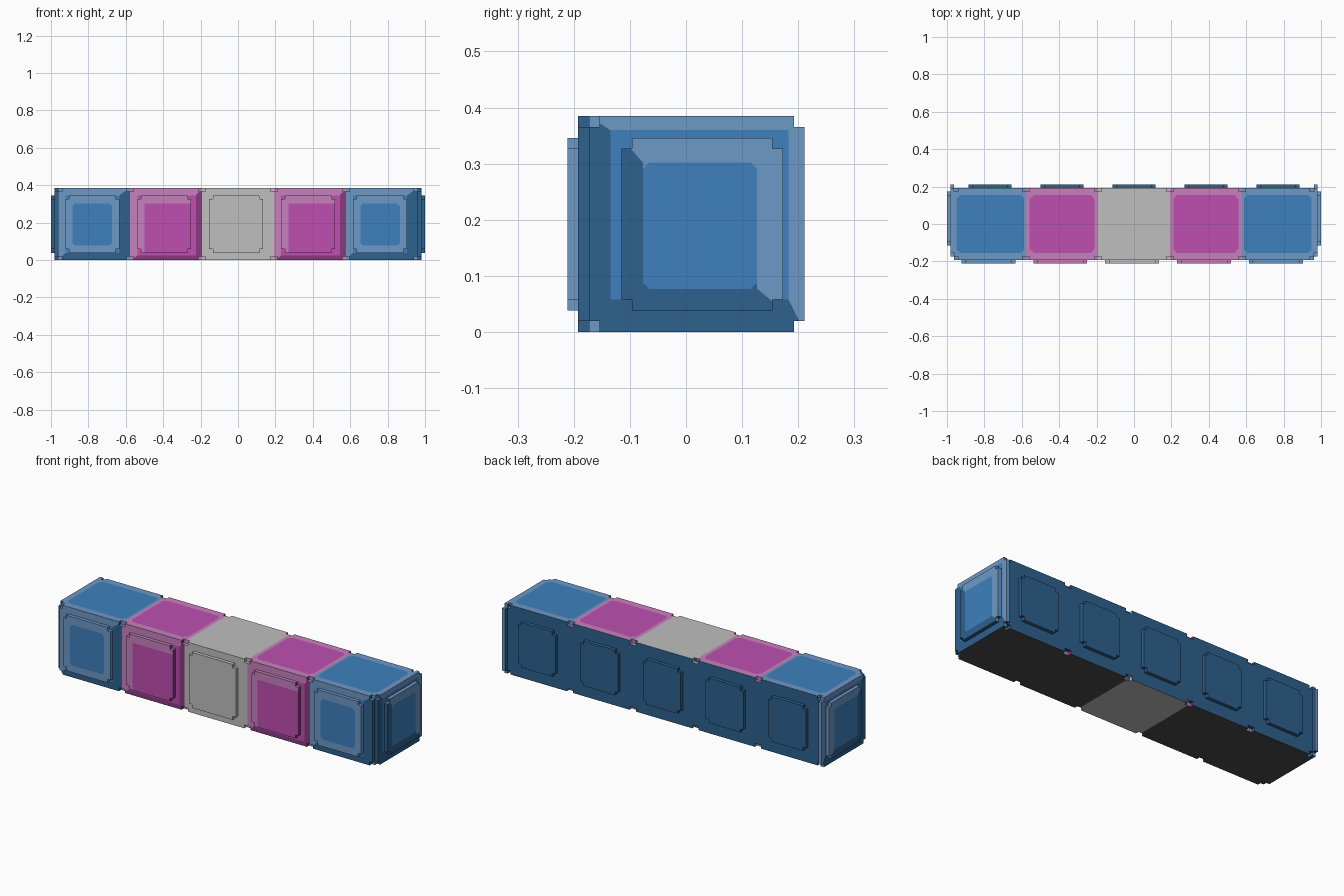
import bpy, bmesh
from mathutils import Vector

cube = bpy.data.objects.get("Cube")
if cube:
    bpy.data.objects.remove(cube, do_unlink=True)

U = 2 / 104  # one grid step; every block is 20 steps wide


def linear(h):
    def channel(s):
        c = int(s, 16) / 255
        return c / 12.92 if c <= 0.04045 else ((c + 0.055) / 1.055) ** 2.4
    return [channel(h[i:i + 2]) for i in (0, 2, 4)] + [1.0]


COLOURS = {
    "blue": "3d80be", "light_blue": "6d98c6", "dark_blue": "2e618e",
    "pink": "be4faf", "light_pink": "c681be", "dark_pink": "873a7f",
    "grey": "bfbfbf", "black": "4c4c4c",
}
MATS = {}
for key, code in COLOURS.items():
    m = bpy.data.materials.new(key)
    m.use_nodes = True
    m.diffuse_color = linear(code)
    m.node_tree.nodes["Principled BSDF"].inputs["Base Color"].default_value = linear(code)
    MATS[key] = m

# Directions: (across, up, outward) to world axes
FRONT = lambda a, b, c: Vector((a, -c, b))
BACK = lambda a, b, c: Vector((a, c, b))
RIGHT = lambda a, b, c: Vector((c, a, b))
LEFT = lambda a, b, c: Vector((-c, a, b))
TOP = lambda a, b, c: Vector((a, b, c))


def slab(name, to, a, b, c, colours, widths=(0, 0, 0, 0), notch=1, chamfer=0.0,
         back_colour=None, under=None):
    """Slab with square corner notches and a mitred painted border on its outer face.
    colours = (main, left, right, bottom, top); widths = (left, right, bottom, top)."""
    (a0, a1), (b0, b1), (c0, c1) = a, b, c
    wl, wr, wb, wt = widths
    n = notch
    if n:
        outline = [(a0 + n, b0), (a1 - n, b0), (a1 - n, b0 + n), (a1, b0 + n),
                   (a1, b1 - n), (a1 - n, b1 - n), (a1 - n, b1), (a0 + n, b1),
                   (a0 + n, b1 - n), (a0, b1 - n), (a0, b0 + n), (a0 + n, b0 + n)]
    else:
        outline = [(a0, b0), (a1, b0), (a1, b1), (a0, b1)]
    bm = bmesh.new()
    lower = [bm.verts.new(to(p, q, c0) * U) for p, q in outline]
    upper = [bm.verts.new(to(p, q, c1) * U) for p, q in outline]
    bm.faces.new(lower)
    bm.faces.new(upper)
    for i in range(len(outline)):
        j = (i + 1) % len(outline)
        bm.faces.new((lower[i], lower[j], upper[j], upper[i]))
    bmesh.ops.recalc_face_normals(bm, faces=bm.faces[:])
    ax, up, out = to(1, 0, 0), to(0, 1, 0), to(0, 0, 1)

    def cap():
        bm.normal_update()
        return [f for f in bm.faces if f.normal.dot(out) > 0.9]

    def cut(p, q, na, nb):
        faces = cap()
        geom = set(faces)
        for f in faces:
            geom.update(f.edges)
            geom.update(f.verts)
        bmesh.ops.bisect_plane(bm, geom=list(geom), dist=1e-6, plane_co=to(p, q, c1) * U,
                               plane_no=to(na, nb, 0).normalized())

    # Border lines, mitres and chamfers cut into the outer face
    if any(widths):
        if n:
            for p in (a0 + n, a1 - n):
                cut(p, b0, 1, 0)
            for q in (b0 + n, b1 - n):
                cut(a0, q, 0, 1)
        for w, p in ((wl, a0 + wl), (wr, a1 - wr)):
            if w:
                cut(p, b0, 1, 0)
        for w, q in ((wb, b0 + wb), (wt, b1 - wt)):
            if w:
                cut(a0, q, 0, 1)
        for p, wa, sa in ((a0, wl, 1), (a1, wr, -1)):
            for q, wv, sb in ((b0, wb, 1), (b1, wt, -1)):
                if wa and wv:
                    cut(p, q, sb * wv, -sa * wa)
                    if chamfer:
                        cut(p + sa * (wa + chamfer), q + sb * wv, sa, sb)

    def painted(p, q):
        d = (p - a0, a1 - p, q - b0, b1 - q)
        ratio, side = min((d[i] / widths[i], i) if widths[i] else (9e9, i) for i in range(4))
        if ratio < 1:
            return colours[1 + side]
        if chamfer:
            for i in (0, 1):
                for j in (2, 3):
                    if widths[i] and widths[j] and d[i] - widths[i] + d[j] - widths[j] < chamfer:
                        return colours[1 + j]
        return colours[0]

    me = bpy.data.meshes.new(name)
    slots = []
    bm.normal_update()
    for f in bm.faces:
        co = f.calc_center_median() / U
        if f.normal.dot(out) > 0.9:
            col = painted(co.dot(ax), co.dot(up))
        elif f.normal.dot(out) < -0.9:
            col = back_colour or colours[0]
        else:
            s, t = f.normal.dot(ax), f.normal.dot(up)
            col = colours[1] if s < -0.5 else colours[2] if s > 0.5 else \
                colours[4] if t > 0.5 else (under or colours[3])
        if col not in slots:
            slots.append(col)
            me.materials.append(MATS[col])
        f.material_index = slots.index(col)
    bm.to_mesh(me)
    bm.free()
    ob = bpy.data.objects.new(name, me)
    bpy.context.collection.objects.link(ob)
    return ob


def shades(hue):
    """(main, light, dark, underside) for one block colour."""
    if hue == "grey":
        return ("grey",) * 4
    return hue, "light_" + hue, "dark_" + hue, "black"


# Row of five blocks
DARK = ("dark_blue",) * 5
for i, hue in enumerate(("blue", "pink", "grey", "pink", "blue")):
    x = (i - 2) * 20
    main, light, dark, under = shades(hue)
    face = (main, light, dark, dark, light)
    span = (x - 10, x + 10)
    grey, blue = hue == "grey", hue == "blue"
    tag = f"_{i + 1}"

    # Core with a bordered top
    side = 0.6 if blue else 1
    slab("block_core" + tag, TOP, span, (-9, 9), (0, 20),
         (main, dark, dark, dark, "dark_blue"),
         notch=0, back_colour=under)
    top = bpy.data.objects["block_core" + tag]
    if not grey:
        bpy.data.objects.remove(top, do_unlink=True)
        slab("block_core" + tag, TOP, span, (-9, 9), (0, 20),
             (main, light, light, light, light), (side, side, 1, 1),
             notch=0, chamfer=1.0, back_colour=under)

    # Notched front and back layers
    border = (0, 0, 0, 0) if grey else (2, 3, 2, 2) if blue else (2, 1.7, 1.2, 2)
    slab("front_layer" + tag, FRONT, span, (0, 20), (9, 10), face, border, under=under)
    slab("back_layer" + tag, BACK, span, (0, 20), (9, 10),
         ("dark_blue", light, dark, dark, light), under=under)

    # Raised panels
    ring = (main, light, light, light, light) if blue else face
    border = (0, 0, 0, 0) if grey else (2, 2, 2, 2.3) if blue else (2, 0, 0, 2.3)
    slab("front_panel" + tag, FRONT, (x - 8, x + 7), (2, 18), (10, 11), ring, border,
         chamfer=0.8 if blue else 0)
    slab("back_panel" + tag, BACK, (x - 6, x + 6), (3.5, 16.5), (10, 11), DARK)

# End plates and their raised panels
for name, to in (("right", LEFT), ("left", RIGHT)):
    face = ("blue", "dark_blue", "light_blue", "dark_blue", "light_blue")
    slab(name + "_end_plate", to, (-9, 11), (0, 20), (50, 51), face,
         (2, 1.5, 3, 1.3), back_colour="dark_blue", under="black")
    slab(name + "_end_panel", to, (-6, 9), (2, 18), (51, 52), face,
         (2, 2.4, 2, 2.3), chamfer=0.6)
